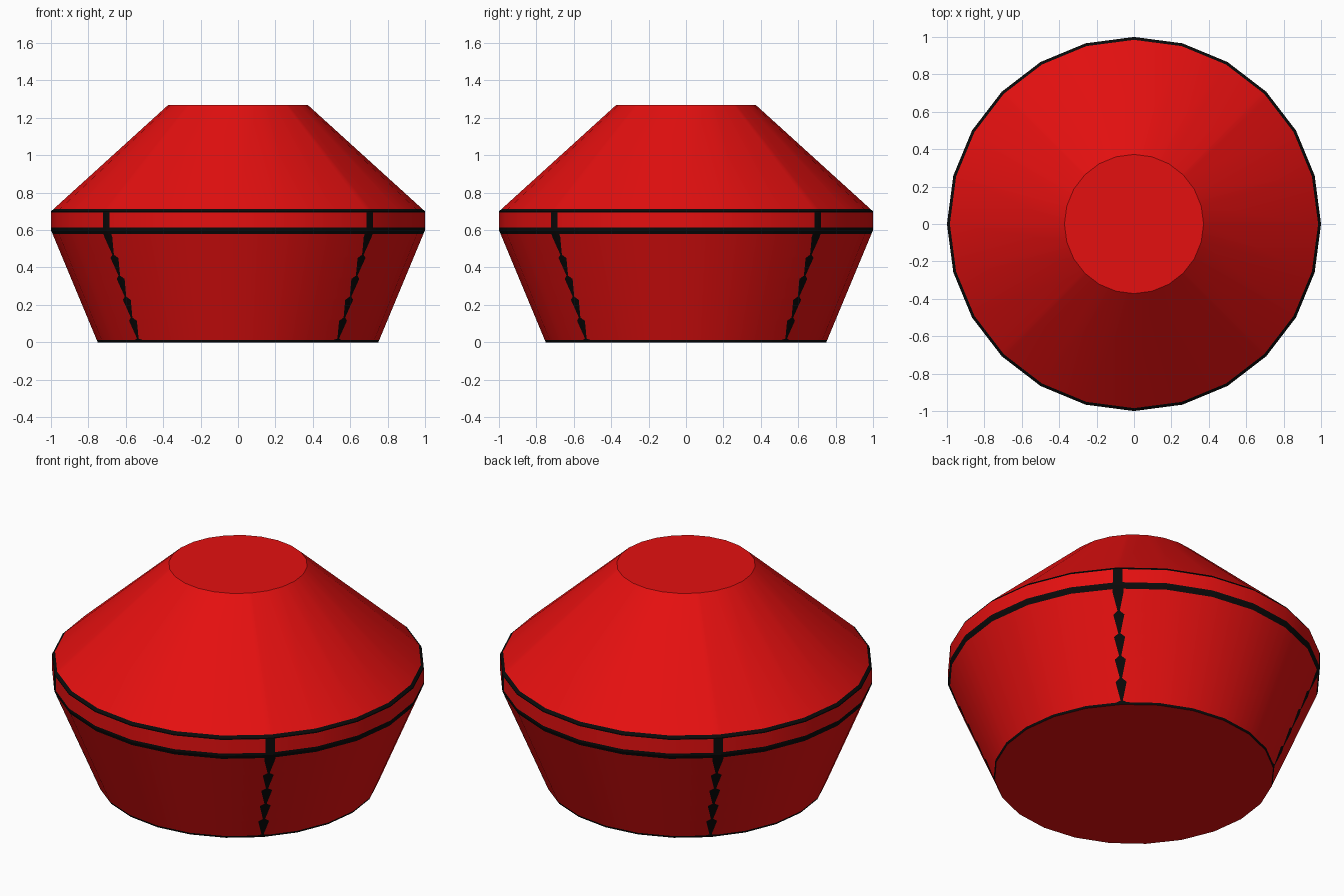
import bpy, bmesh, math
from mathutils import Vector

if "Cube" in bpy.data.objects:
    bpy.data.objects.remove(bpy.data.objects["Cube"])

SIDES = 24


def material(name, rgb):
    m = bpy.data.materials.new(name)
    m.diffuse_color = (*rgb, 1)
    m.use_nodes = True
    m.node_tree.nodes["Principled BSDF"].inputs["Base Color"].default_value = m.diffuse_color
    return m


RED = material("red", (0.78, 0.005, 0.005))
BLACK = material("black", (0.003, 0.003, 0.003))


def ring_points(r, z, w):
    """24-sided ring, with two extra points beside each diagonal corner."""
    corner = [Vector((r * math.cos(i * math.tau / SIDES), r * math.sin(i * math.tau / SIDES), z))
              for i in range(SIDES)]
    pts, seam = [], []          # seam[i]: the edge starting at point i is trim
    for i, c in enumerate(corner):
        if i % 6 == 3:
            before = (corner[i - 1] - c).normalized() * w
            after = (corner[(i + 1) % SIDES] - c).normalized() * w
            pts += [c + before, c, c + after]
            seam += [True, True, False]
        else:
            pts.append(c)
            seam.append(False)
    return pts, seam


def lathe(name, profile, black_zones, seams=True, bottom=None, top=None):
    """profile: (radius, height, half width of diagonal trim)."""
    bm = bmesh.new()
    rings = []
    for r, z, w in profile:
        pts, seam = ring_points(r, z, w)
        rings.append([bm.verts.new(p) for p in pts])
    n = len(seam)
    for a, b in zip(rings, rings[1:]):
        mid = (a[0].co.z + b[0].co.z) / 2
        trim = any(lo < mid < hi for lo, hi in black_zones)
        for i in range(n):
            j = (i + 1) % n
            f = bm.faces.new((a[i], a[j], b[j], b[i]))
            f.material_index = int(trim or (seams and seam[i]))
    if bottom:
        bm.faces.new(rings[0][::-1])
    if top:
        bm.faces.new(rings[-1])
    me = bpy.data.meshes.new(name)
    bm.to_mesh(me)
    bm.free()
    me.materials.append(RED)
    me.materials.append(BLACK)
    ob = bpy.data.objects.new(name, me)
    bpy.context.collection.objects.link(ob)
    bpy.ops.object.select_all(action='DESELECT')
    ob.select_set(True)
    bpy.context.view_layer.objects.active = ob
    bpy.ops.object.shade_smooth_by_angle(angle=math.radians(30))
    return ob


# Flared base with serrated diagonal trim
def base_point(z, w):
    return (0.75 + 0.25 * z / 0.6, z, w)


base = [base_point(0, 0.03), base_point(0.012, 0.03)]
teeth = 5
for k in range(teeth):
    lo = 0.02 + k * 0.112
    base += [base_point(lo, 0.006), base_point(lo + 0.095, 0.03)]
base += [base_point(0.579, 0.03), base_point(0.6, 0.03)]
base.sort(key=lambda p: p[1])
lathe("base", base, [(0, 0.012), (0.578, 0.6)], bottom=True)

# Upright rim band with black edges and diagonal bars
lathe("rim_band", [(1, z, 0.025) for z in (0.6, 0.614, 0.695, 0.7)],
      [(0.6, 0.614), (0.695, 0.7)])

# Sloping roof with thin black lower edge and flat top
slope = (1 - 0.372) / 0.57
lathe("roof", [(1, 0.7, 0.02), (1 - 0.014 * slope, 0.714, 0.02), (0.372, 1.27, 0.01)],
      [(0.7, 0.714)], seams=False, top=True)
